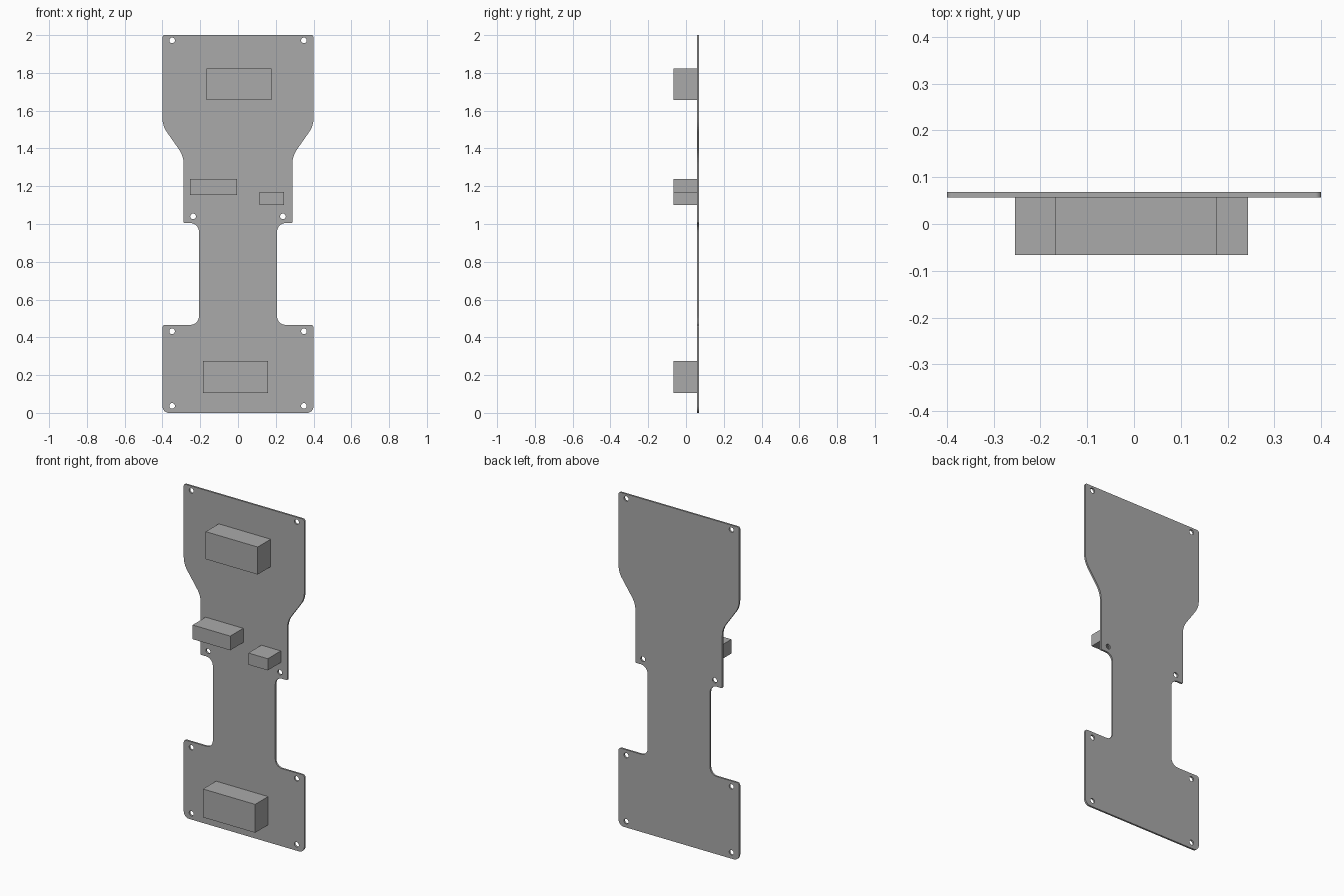
import bpy
import bmesh
import math
from mathutils import Vector, Matrix

old = bpy.data.objects.get("Cube")
if old:
    bpy.data.objects.remove(old, do_unlink=True)

grey = bpy.data.materials.new("plain grey")
grey.use_nodes = True
COLOUR = (0.4, 0.4, 0.4, 1)
grey.diffuse_color = COLOUR
grey.node_tree.nodes["Principled BSDF"].inputs["Base Color"].default_value = COLOUR

PLATE_FRONT, PLATE_BACK, BLOCK_FRONT = 0.057, 0.068, -0.066


def add_object(name, mesh):
    mesh.materials.clear()
    mesh.materials.append(grey)
    obj = bpy.data.objects.new(name, mesh)
    bpy.context.scene.collection.objects.link(obj)
    return obj


def rounded(corners, steps=8):
    """Round each (x, z, radius) corner of a closed outline with an arc."""
    points = []
    for i, (x, z, radius) in enumerate(corners):
        p = Vector((x, z))
        a = (Vector(corners[i - 1][:2]) - p).normalized()
        b = (Vector(corners[(i + 1) % len(corners)][:2]) - p).normalized()
        half = a.angle(b) / 2
        centre = p + (a + b).normalized() * radius / math.sin(half)
        start = p + a * radius / math.tan(half) - centre
        end = p + b * radius / math.tan(half) - centre
        sweep = math.pi - 2 * half
        for k in range(steps + 1):
            t = k / steps
            points.append(centre + (start * math.sin((1 - t) * sweep)
                                    + end * math.sin(t * sweep)) / math.sin(sweep))
    return points


def circle(x, z, radius, sides=20):
    return [Vector((x + radius * math.cos(k * math.tau / sides),
                    z + radius * math.sin(k * math.tau / sides))) for k in range(sides)]


# Backing plate: mirrored outline with round screw holes
right_side = [(0.4, 0, 0.035), (0.4, 0.466, 0.015), (0.207, 0.466, 0.045),
              (0.207, 1.005, 0.045), (0.288, 1.005, 0.005), (0.288, 1.36, 0.13),
              (0.4, 1.52, 0.13), (0.4, 2, 0.012)]
left_side = [(-x, z, r) for x, z, r in reversed(right_side)]
loops = [rounded(right_side + left_side)]
for x, z in [(0.349, 0.037), (0.349, 0.432), (0.238, 1.04), (0.349, 1.972)]:
    for side in (1, -1):
        loops.append(circle(side * x, z, 0.015))

curve = bpy.data.curves.new("plate_outline", 'CURVE')
curve.dimensions = '2D'
curve.fill_mode = 'BOTH'
curve.extrude = (PLATE_BACK - PLATE_FRONT) / 2
for loop in loops:
    spline = curve.splines.new('POLY')
    spline.points.add(len(loop) - 1)
    for point, co in zip(spline.points, loop):
        point.co = (co.x, co.y, 0, 1)
    spline.use_cyclic_u = True
helper = bpy.data.objects.new("plate_outline", curve)
bpy.context.scene.collection.objects.link(helper)
bpy.context.view_layer.update()
graph = bpy.context.evaluated_depsgraph_get()
plate_mesh = bpy.data.meshes.new_from_object(helper.evaluated_get(graph))
bpy.data.objects.remove(helper, do_unlink=True)
plate_mesh.transform(Matrix.Translation((0, (PLATE_FRONT + PLATE_BACK) / 2, 0))
                     @ Matrix.Rotation(math.pi / 2, 4, 'X'))
bm = bmesh.new()
bm.from_mesh(plate_mesh)
bmesh.ops.remove_doubles(bm, verts=bm.verts, dist=0.00001)
bmesh.ops.recalc_face_normals(bm, faces=bm.faces)
for face in bm.faces:
    face.smooth = False
bm.to_mesh(plate_mesh)
bm.free()
add_object("backing_plate", plate_mesh)


# Blocks standing on the front of the plate
def block(name, x0, x1, z0, z1):
    bm = bmesh.new()
    bmesh.ops.create_cube(bm, size=1)
    bmesh.ops.scale(bm, vec=(x1 - x0, PLATE_FRONT - BLOCK_FRONT, z1 - z0), verts=bm.verts)
    bmesh.ops.translate(bm, verts=bm.verts, vec=(
        (x0 + x1) / 2, (PLATE_FRONT + BLOCK_FRONT) / 2, (z0 + z1) / 2))
    mesh = bpy.data.meshes.new(name)
    bm.to_mesh(mesh)
    bm.free()
    add_object(name, mesh)


block("upper_block", -0.168, 0.177, 1.657, 1.822)
block("middle_right_block", -0.255, -0.005, 1.154, 1.239)
block("middle_left_block", 0.115, 0.244, 1.1, 1.17)
block("lower_block", -0.186, 0.16, 0.104, 0.274)
